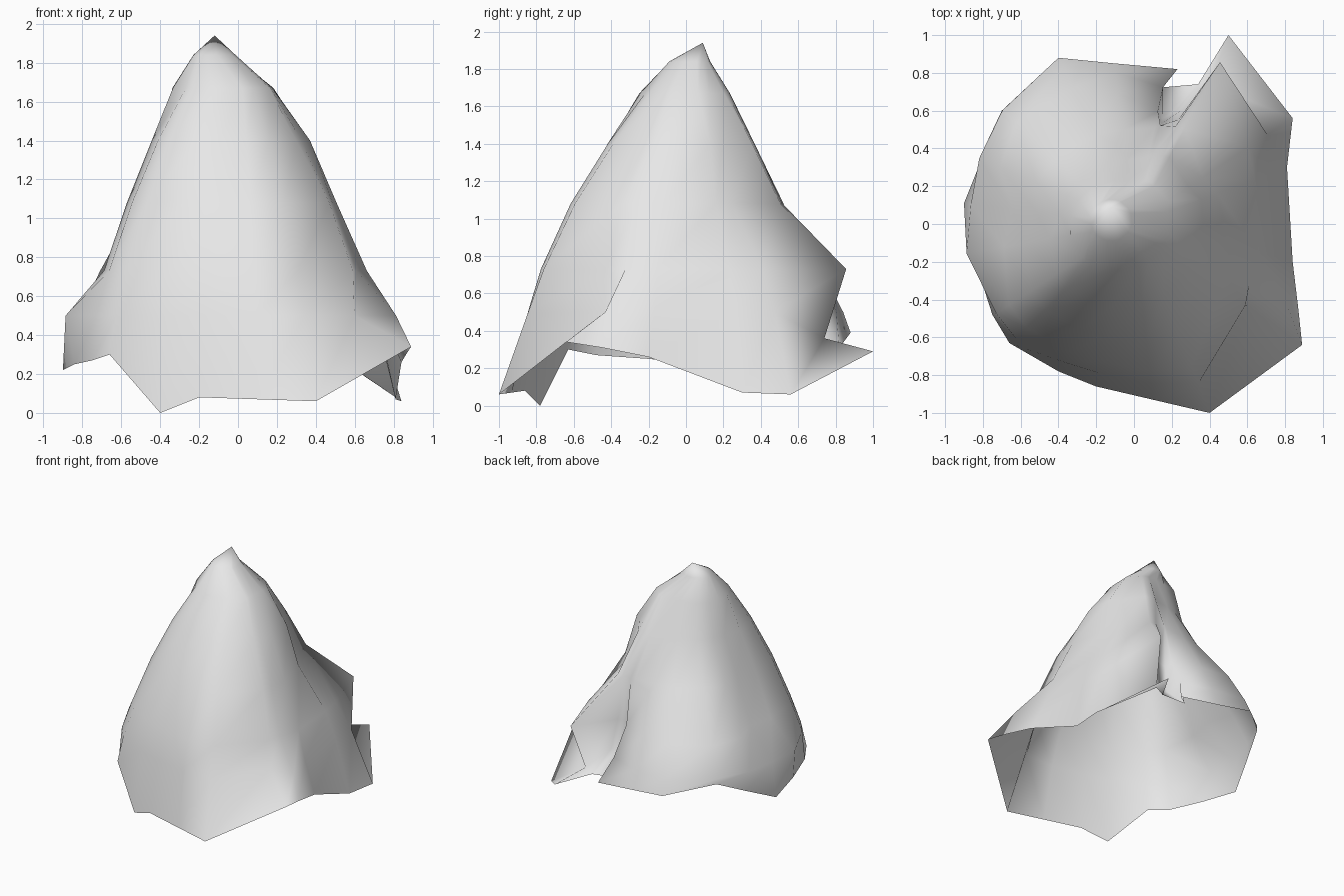
import bpy
import bmesh
from math import cos, sin, radians

default_cube = bpy.data.objects.get("Cube")
if default_cube:
    bpy.data.objects.remove(default_cube, do_unlink=True)


def make_material(name, colour):
    material = bpy.data.materials.new(name)
    material.use_nodes = True
    material.diffuse_color = colour
    shader = material.node_tree.nodes["Principled BSDF"]
    shader.inputs["Base Color"].default_value = colour
    return material


def polar_ring(bm, height, angles, radii, centre=(0, 0)):
    """Add one horizontal cross-section; radii are in hundredths."""
    vertices = []
    for angle, radius in zip(angles, radii):
        turn = radians(angle)
        x = centre[0] + cos(turn) * radius / 100
        y = centre[1] + sin(turn) * radius / 100
        vertices.append(bm.verts.new((x, y, height)))
    return vertices


def bridge(bm, lower, upper):
    """Join two cross-sections with a closed band of quads."""
    count = len(lower)
    for index in range(count):
        following = (index + 1) % count
        bm.faces.new((lower[index], lower[following],
                      upper[following], upper[index]))


# Directions of the ribs, running from the right side around the back
angles = [20, 34, 62, 67, 75, 78, 97, 114, 139, 157, 173,
          190, 213, 224, 243, 257, 276, 292, 324, 332, 347]

# Ragged open base edge, in hundredths
base_edge = [
    (81, 30, 7), (84, 56, 6), (50, 100, 29), (34, 74, 32), (11, 72, 34),
    (23, 82, 31), (-10, 85, 35), (-40, 88, 39), (-70, 60, 46), (-80, 36, 34),
    (-90, 11, 22), (-84, -20, 25), (-75, -48, 27), (-66, -63, 30),
    (-40, -78, 0), (-20, -86, 8), (10, -93, 7), (40, -100, 6),
    (89, -64, 34), (87, -45, 31), (84, -20, 26),
]

# Rock cross-sections: a rib overhangs a cleft at the back,
# and a small shelf juts out low on the opposite flank
sections = [
    (0.50, [76, 85, 84, 66, 58, 74, 81, 92, 92, 89, 87,
            90, 87, 87, 82, 81, 85, 91, 74, 92, 75]),
    (0.73, [68, 73, 97, 60, 55, 61, 70, 79, 82, 77, 65,
            70, 79, 79, 76, 75, 78, 82, 73, 69, 68]),
    (1.08, [47, 44, 57, 56, 54, 52, 50, 52, 54, 56, 52,
            58, 65, 65, 63, 61, 62, 64, 58, 55, 52]),
    (1.40, [38, 35, 40, 39, 38, 36, 34, 34, 36, 38, 39,
            45, 49, 49, 46, 43, 42, 42, 37, 37, 38]),
    (1.67, [19, 22, 23, 24, 24, 24, 23, 25, 30, 32, 34,
            34, 32, 32, 28, 25, 22, 21, 20, 19, 18]),
]

bm = bmesh.new()
rings = [[bm.verts.new((x / 100, y / 100, z / 100)) for x, y, z in base_edge]]
for height, radii in sections:
    rings.append(polar_ring(bm, height, angles, radii))

# Undercut below the overhanging rib, flaring into a thin flange
rings[1][2].co = (0.40, 0.74, 0.36)

# Narrow shoulder just below the peak
rings.append(polar_ring(bm, 1.84, angles, [11] * len(angles), (-0.12, 0.02)))
for lower, upper in zip(rings, rings[1:]):
    bridge(bm, lower, upper)

# Peak
peak = bm.verts.new((-0.12, 0.09, 1.94))
shoulder = rings[-1]
for index, vertex in enumerate(shoulder):
    bm.faces.new((vertex, shoulder[(index + 1) % len(shoulder)], peak))

for face in bm.faces:
    face.smooth = True
mesh = bpy.data.meshes.new("rock_shell")
bm.to_mesh(mesh)
bm.free()
mesh.materials.append(make_material("pale_stone_grey", (0.8, 0.8, 0.8, 1)))
rock = bpy.data.objects.new("rock_shell", mesh)
bpy.context.collection.objects.link(rock)
